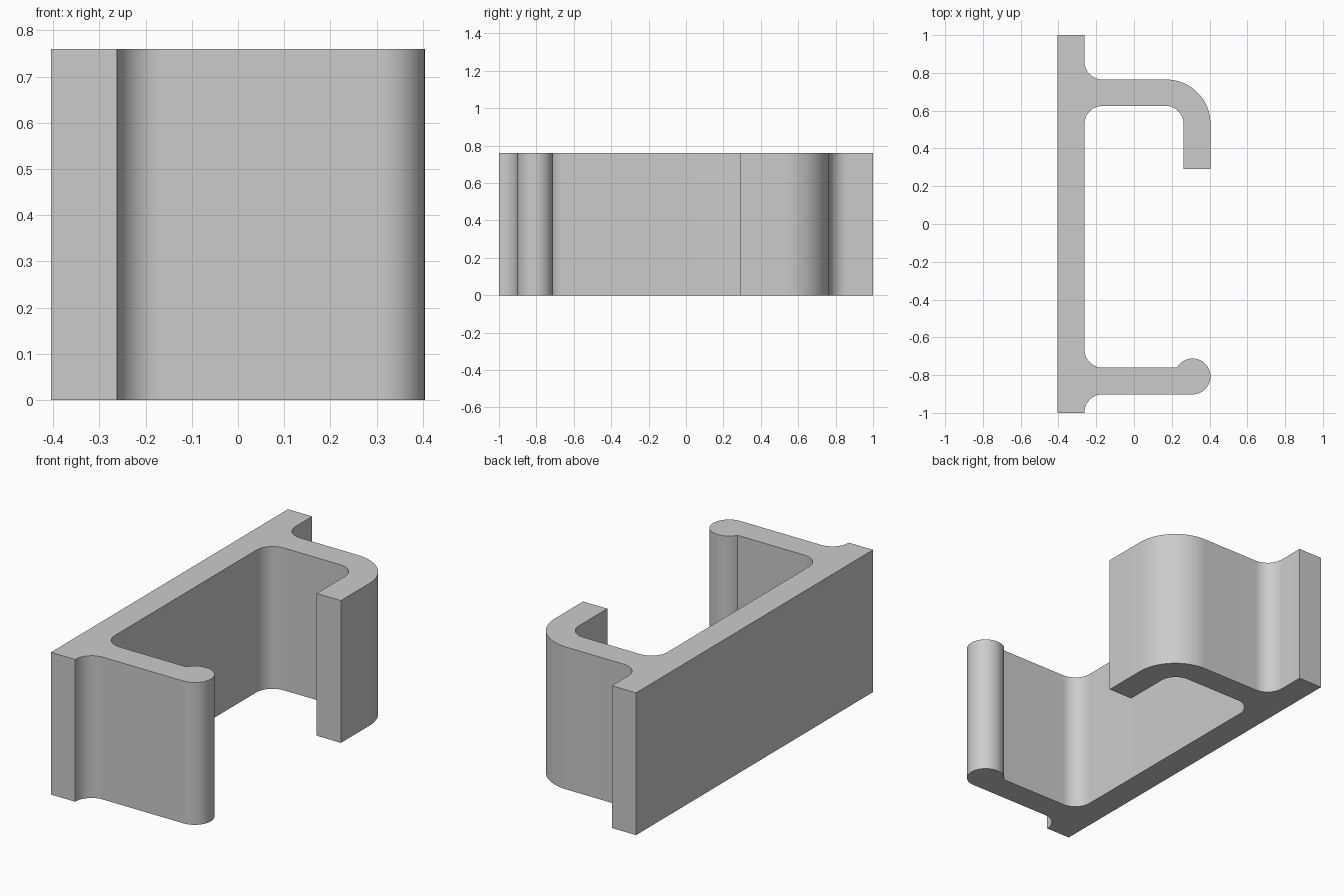
import bpy
import bmesh
from math import radians, cos, sin

cube = bpy.data.objects.get("Cube")
if cube:
    bpy.data.objects.remove(cube, do_unlink=True)

HEIGHT = 0.76
BACK, WALL = -0.405, -0.262      # back plate thickness in x
TIP, LIP = 0.405, 0.262          # hook lip thickness in x
R = 0.095                        # fillet and bead radius
ARM_TOP, ARM_LOW = 0.765, 0.625  # rear arm faces in y
FOOT_TOP, FOOT_LOW = -0.76, -0.902


def arc(cx, cy, r, start, end, steps=16):
    angles = [radians(start + (end - start) * i / steps) for i in range(steps + 1)]
    return [(cx + r * cos(a), cy + r * sin(a)) for a in angles]


# Outline of the clip, counter-clockwise
fx = WALL + R
bead_y = FOOT_LOW + R
outline = [(BACK, 1), (BACK, -1), (WALL, -1)]
outline += arc(fx, FOOT_LOW - R, R, 180, 90)             # front outer fillet
outline += arc(TIP - R, bead_y, R, -90, 150.4, 36)       # bead on the front arm
outline += arc(fx, FOOT_TOP + R, R, 270, 180)            # front inner fillet
outline += arc(fx, ARM_LOW - R, R, 180, 90)              # rear inner fillet
outline += arc(LIP - R, ARM_LOW - R, R, 90, 0)           # inside of hook bend
outline += [(LIP, 0.29), (TIP, 0.29)]                    # hook lip
outline += arc(TIP - 0.235, ARM_TOP - 0.235, 0.235, 0, 90, 24)
outline += arc(fx, ARM_TOP + R, R, 270, 180)             # rear outer fillet
outline += [(WALL, 1)]

# Extrude the outline upward
bm = bmesh.new()
base = bm.faces.new([bm.verts.new((x, y, 0)) for x, y in outline])
grown = bmesh.ops.extrude_face_region(bm, geom=[base], use_keep_orig=True)
top_verts = [g for g in grown["geom"] if isinstance(g, bmesh.types.BMVert)]
bmesh.ops.translate(bm, verts=top_verts, vec=(0, 0, HEIGHT))
bmesh.ops.recalc_face_normals(bm, faces=bm.faces)
mesh = bpy.data.meshes.new("clip_profile")
bm.to_mesh(mesh)
bm.free()

clip = bpy.data.objects.new("clip_profile", mesh)
bpy.context.collection.objects.link(clip)

# Plain grey
grey = bpy.data.materials.new("light_grey")
grey.use_nodes = True
colour = (0.6, 0.6, 0.6, 1)
grey.diffuse_color = colour
for node in grey.node_tree.nodes:
    if node.type == "BSDF_PRINCIPLED":
        node.inputs["Base Color"].default_value = colour
mesh.materials.append(grey)

bpy.ops.object.select_all(action="DESELECT")
clip.select_set(True)
bpy.context.view_layer.objects.active = clip
bpy.ops.object.shade_smooth_by_angle(angle=radians(30))
